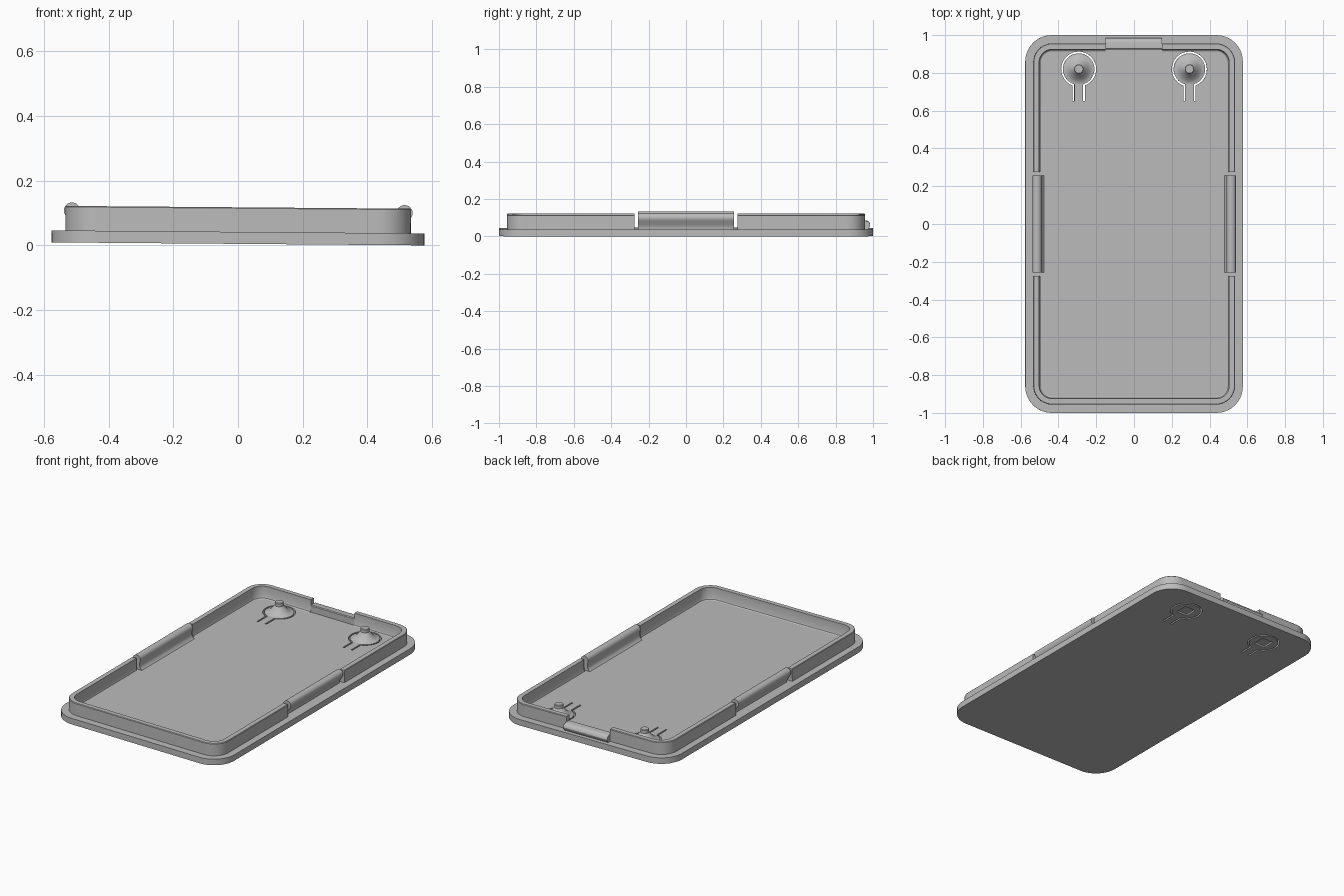
import bpy, bmesh, math
from mathutils import Vector

cube = bpy.data.objects.get("Cube")
if cube:
    bpy.data.objects.remove(cube, do_unlink=True)

FLOOR = 0.037      # top of the base plate
RIM_TOP = 0.113
TILT = 0.008       # the cover lies very slightly tipped to its left

grey = bpy.data.materials.new("plain grey plastic")
grey.use_nodes = True
colour = (0.5, 0.5, 0.5, 1)
grey.diffuse_color = colour
grey.node_tree.nodes["Principled BSDF"].inputs["Base Color"].default_value = colour


def finish(name, bm):
    bmesh.ops.recalc_face_normals(bm, faces=bm.faces)
    mesh = bpy.data.meshes.new(name)
    bm.to_mesh(mesh)
    bm.free()
    mesh.materials.append(grey)
    obj = bpy.data.objects.new(name, mesh)
    bpy.context.collection.objects.link(obj)
    return obj


def loft(name, loops, cyclic=False):
    """Skin equal-length closed loops; cap the ends unless cyclic."""
    bm = bmesh.new()
    rings = [[bm.verts.new(p) for p in loop] for loop in loops]
    pairs = list(zip(rings, rings[1:]))
    if cyclic:
        pairs.append((rings[-1], rings[0]))
    else:
        bm.faces.new(rings[0])
        bm.faces.new(rings[-1])
    n = len(rings[0])
    for a, b in pairs:
        for i in range(n):
            j = (i + 1) % n
            bm.faces.new((a[i], a[j], b[j], b[i]))
    return finish(name, bm)


def rounded(hx, hy, r, z, seg=10):
    pts = []
    for k, (sx, sy) in enumerate(((1, 1), (-1, 1), (-1, -1), (1, -1))):
        for i in range(seg + 1):
            a = math.pi / 2 * (k + i / seg)
            pts.append((sx * (hx - r) + r * math.cos(a), sy * (hy - r) + r * math.sin(a), z))
    return pts


def circle(cx, cy, r, z, n=40):
    return [(cx + r * math.cos(2 * math.pi * i / n), cy + r * math.sin(2 * math.pi * i / n), z)
            for i in range(n)]


def box(name, x0, x1, y0, y1, z0, z1):
    return loft(name, [[(x0, y0, z), (x1, y0, z), (x1, y1, z), (x0, y1, z)] for z in (z0, z1)])


def cut(obj, cutter):
    mod = obj.modifiers.new("cut", 'BOOLEAN')
    mod.operation, mod.solver, mod.object = 'DIFFERENCE', 'EXACT', cutter
    bpy.context.view_layer.objects.active = obj
    bpy.ops.object.modifier_apply(modifier=mod.name)
    bpy.data.objects.remove(cutter, do_unlink=True)


def keyhole_slot(cx, cy, r=0.088, leg=0.028, leg_end=0.65, half=0.0045):
    """Narrow slot round a button, with two straight legs."""
    gap = math.asin(leg / r)
    path = [Vector((cx + leg, leg_end))]
    for i in range(41):
        a = -math.pi / 2 + gap + (2 * math.pi - 2 * gap) * i / 40
        path.append(Vector((cx + r * math.cos(a), cy + r * math.sin(a))))
    path.append(Vector((cx - leg, leg_end)))
    left, right = [], []
    for i, p in enumerate(path):
        before = (p - path[i - 1]).normalized() if i else None
        after = (path[i + 1] - p).normalized() if i + 1 < len(path) else before
        before = before or after
        way = (before + after).normalized()
        side = Vector((-way.y, way.x)) * half / max(way.dot(after), 0.4)
        left.append(p + side)
        right.append(p - side)
    outline = left + right[::-1]
    return loft("slot_cutter", [[(p.x, p.y, z) for p in outline] for z in (-0.05, 0.08)])


parts = []

# base plate
plate = loft("base_plate", [rounded(0.576, 1.0, 0.14, z) for z in (0, FLOOR)])
parts.append(plate)

# raised rim with a small fillet at its inner foot
rim = loft("rim", [
    rounded(0.534, 0.956, 0.10, 0.02),
    rounded(0.534, 0.956, 0.10, RIM_TOP - 0.003),
    rounded(0.531, 0.953, 0.097, RIM_TOP),
    rounded(0.503, 0.925, 0.069, RIM_TOP),
    rounded(0.503, 0.925, 0.069, 0.050),
    rounded(0.499, 0.921, 0.065, 0.041),
    rounded(0.492, 0.914, 0.058, FLOOR),
    rounded(0.492, 0.914, 0.058, 0.02)], cyclic=True)
parts.append(rim)
for s in (-1, 1):
    xs = sorted((s * 0.45, s * 0.6))
    cut(rim, box("clip_gap_cutter", *xs, -0.275, 0.275, 0.03, 0.2))
cut(rim, box("notch_cutter", -0.15, 0.147, 0.8, 1.1, 0.03, 0.2))

# beaded snap clips in the side gaps
bead = [(0.514 + 0.025 * math.cos(a), 0.099 + 0.025 * math.sin(a))
        for a in (math.radians(d) for d in range(-20, 201, 20))]
clip_profile = [(0.513, 0.03), (0.513, 0.046), (0.519, 0.060), (0.530, 0.078)] + bead + [
    (0.494, 0.080), (0.493, 0.058), (0.488, 0.046), (0.478, FLOOR), (0.478, 0.03)]
for s, side in ((1, "left"), (-1, "right")):
    parts.append(loft(side + "_snap_clip",
                      [[(s * x, y, z) for x, z in clip_profile] for y in (-0.256, 0.256)]))

# low rounded tongue in the back notch
tongue_profile = [(0.925, 0.03), (0.925, 0.076), (0.930, 0.080), (0.960, 0.080), (0.972, 0.077),
                  (0.981, 0.069), (0.985, 0.058), (0.983, 0.047), (0.975, FLOOR), (0.975, 0.03)]
parts.append(loft("back_tongue", [[(x, y, z) for y, z in tongue_profile] for x in (-0.151, 0.148)]))

# flexing buttons: keyhole slot, pocket beneath, flared post on top
for s, side in ((1, "left"), (-1, "right")):
    cx, cy = s * 0.293, 0.82
    cut(plate, keyhole_slot(cx, cy))
    cut(plate, box("pocket_cutter", cx - 0.038, cx + 0.038, cy - 0.038, cy + 0.038, -0.05, 0.010))
    flare = [(0.080, FLOOR - 0.005), (0.080, FLOOR)]
    for i in range(1, 9):
        t = i / 8
        flare.append((0.080 - 0.055 * t, FLOOR + 0.045 * t ** 1.7))
    flare += [(0.025, 0.100), (0.022, 0.103)]
    parts.append(loft(side + "_button_post", [circle(cx, cy, r, z) for r, z in flare]))

# shading and the slight tilt
for obj in parts:
    bpy.ops.object.select_all(action='DESELECT')
    obj.select_set(True)
    bpy.context.view_layer.objects.active = obj
    bpy.ops.object.shade_smooth_by_angle(angle=math.radians(30))
    obj.rotation_euler.y = TILT
    obj.location.z = 0.576 * TILT
